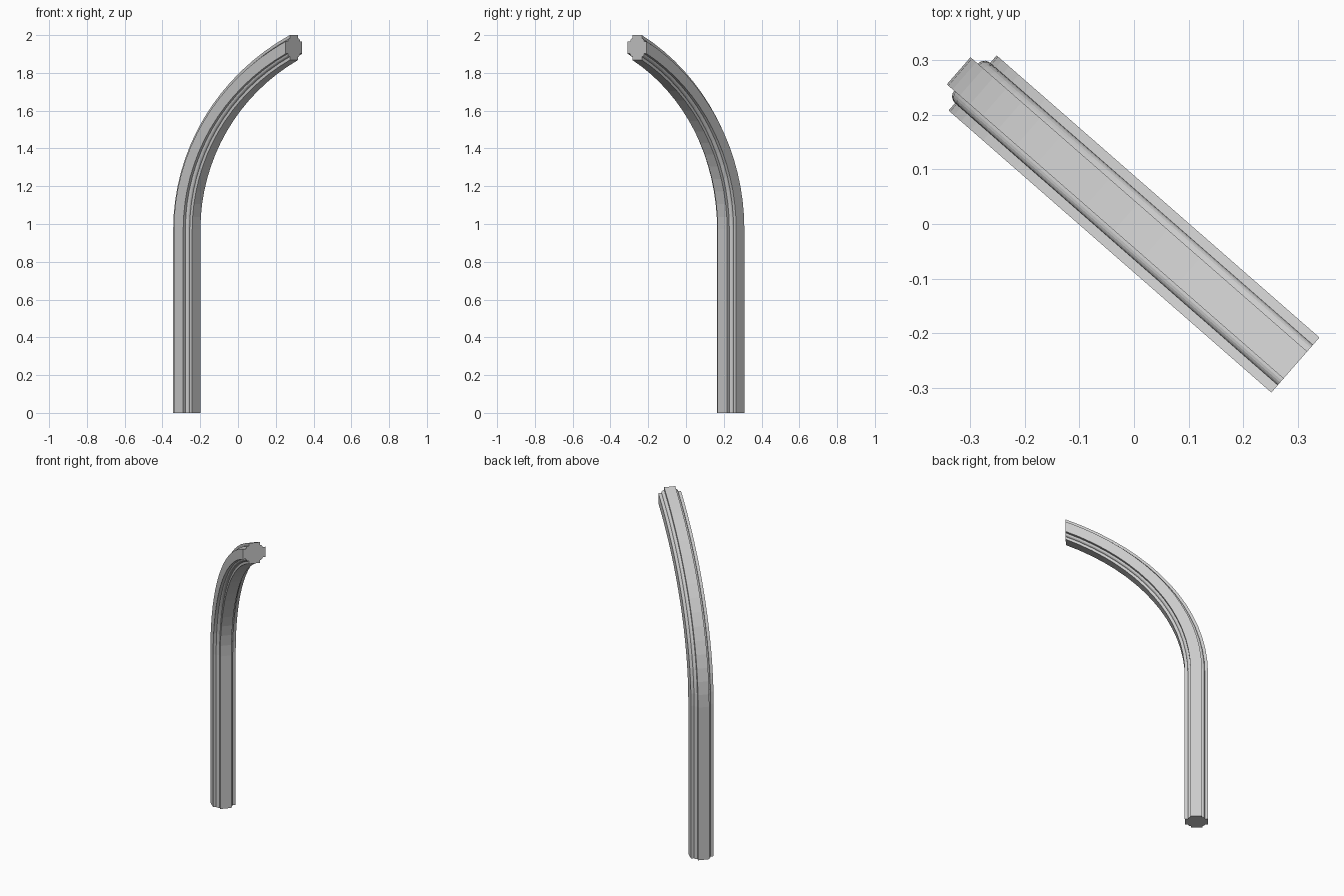
import bpy, bmesh, math
from mathutils import Vector

if "Cube" in bpy.data.objects:
    bpy.data.objects.remove(bpy.data.objects["Cube"])

# plan direction of the rib and its sideways direction
U = Vector((0.753, -0.658, 0)).normalized()
V = Vector((-U.y, U.x, 0))
HALF, FLAT, ROLL = 0.067, 0.033, 0.016
SPRING, SWEEP, SEGS = 0.97, math.radians(60), 16

# cross-section: square shaft, each corner notched with a small round roll
corner = [(HALF, FLAT)]
for i in range(6):
    a = math.radians(90 * i / 5)
    corner.append((FLAT + ROLL * math.cos(a), FLAT + ROLL * math.sin(a)))
corner.append((FLAT, HALF))
profile = []
for q in range(4):
    c, s = round(math.cos(q * math.pi / 2)), round(math.sin(q * math.pi / 2))
    profile += [(x * c - y * s, x * s + y * c) for x, y in corner]


def edge(u0, u1, z1, t):
    """Point (u, z) on a pointed-arch curve that stretches 60 degrees of arc."""
    k = (1 - math.cos(t)) / (1 - math.cos(SWEEP))
    return Vector((u0 + (u1 - u0) * k, SPRING + (z1 - SPRING) * math.sin(t) / math.sin(SWEEP)))


# sections: floor, springing, then along the arch to the upright end face
sections = [(Vector((-0.427, 0)), Vector((-0.293, 0)))]
for i in range(SEGS + 1):
    t = SWEEP * i / SEGS
    sections.append((edge(-0.427, 0.393, 2.0, t), edge(-0.293, 0.393, 1.868, t)))

bm = bmesh.new()
rings = []
for outer, inner in sections:
    mid, half = (outer + inner) / 2, (inner - outer) / 2
    ring = []
    for a, b in profile:
        p = mid + half * (a / HALF)
        ring.append(bm.verts.new(U * p.x + V * b + Vector((0, 0, p.y))))
    rings.append(ring)
n = len(profile)
for r0, r1 in zip(rings, rings[1:]):
    for i in range(n):
        j = (i + 1) % n
        bm.faces.new((r0[i], r0[j], r1[j], r1[i]))
bm.faces.new(rings[0][::-1])
bm.faces.new(rings[-1])
bmesh.ops.recalc_face_normals(bm, faces=bm.faces)

mesh = bpy.data.meshes.new("vault_rib")
bm.to_mesh(mesh)
bm.free()
rib = bpy.data.objects.new("vault_rib", mesh)
bpy.context.collection.objects.link(rib)
